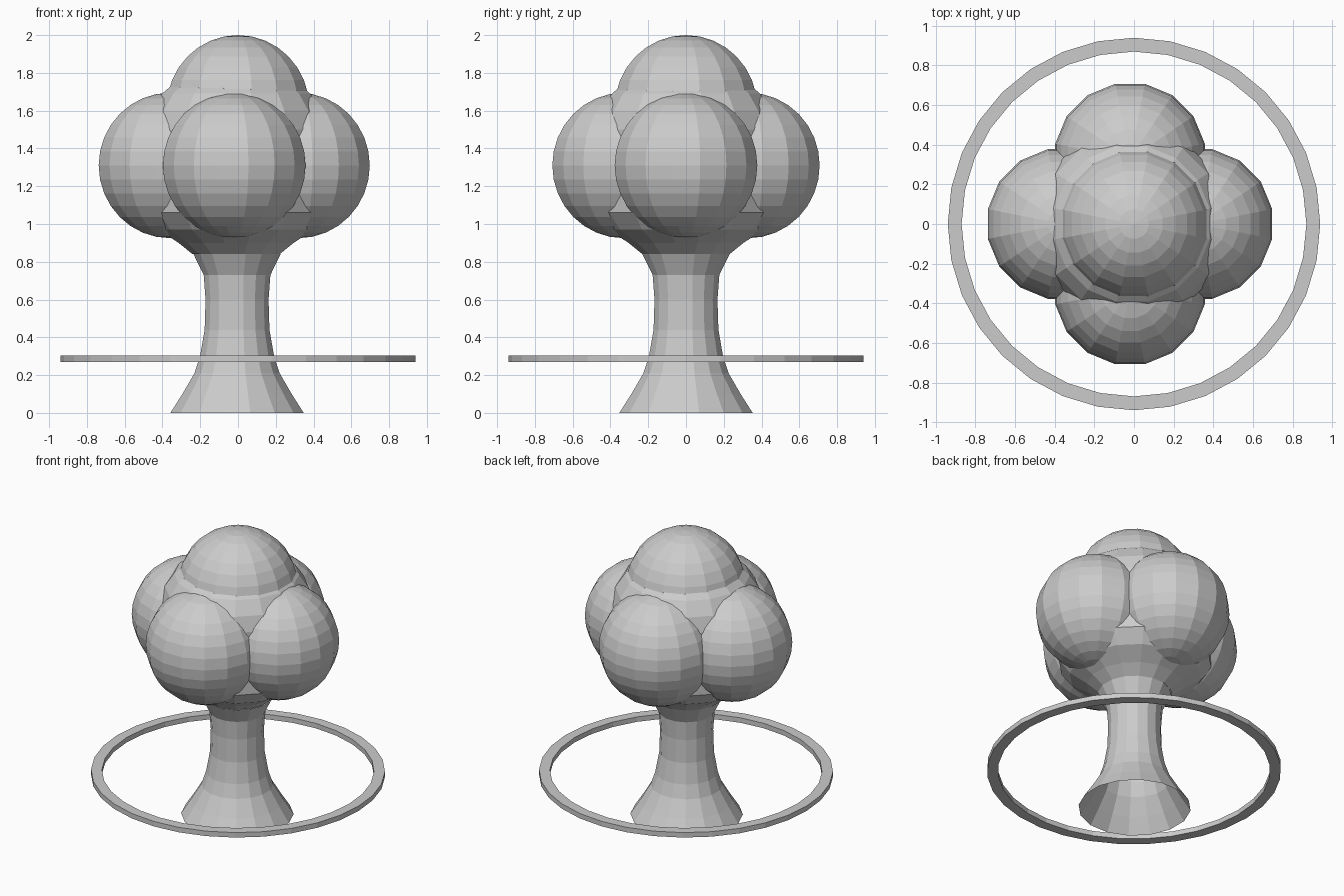
import bpy
import bmesh
from math import cos, sin, pi
from mathutils import Matrix

cube = bpy.data.objects.get("Cube")
if cube:
    bpy.data.objects.remove(cube, do_unlink=True)

grey = bpy.data.materials.new("plain grey")
grey.use_nodes = True
colour = (0.6, 0.6, 0.6, 1)
grey.diffuse_color = colour
grey.node_tree.nodes["Principled BSDF"].inputs["Base Color"].default_value = colour


def finish(name, bm, location):
    bmesh.ops.recalc_face_normals(bm, faces=bm.faces)
    mesh = bpy.data.meshes.new(name)
    bm.to_mesh(mesh)
    bm.free()
    mesh.materials.append(grey)
    obj = bpy.data.objects.new(name, mesh)
    obj.location = location
    bpy.context.collection.objects.link(obj)
    return obj


def lathe(name, profile, sides, location=(0, 0, 0), closed=False, turn=0):
    """Spin a list of (radius, height) points around the z axis."""
    bm = bmesh.new()
    rings = [[bm.verts.new((r * cos(2 * pi * (i + turn) / sides),
                            r * sin(2 * pi * (i + turn) / sides), z))
              for i in range(sides)] for r, z in profile]
    pairs = list(zip(rings, rings[1:]))
    if closed:
        pairs.append((rings[-1], rings[0]))
    for low, high in pairs:
        for i in range(sides):
            j = (i + 1) % sides
            bm.faces.new((low[i], low[j], high[j], high[i]))
    return finish(name, bm, location)


def lobe(name, location, radius=0.385):
    bm = bmesh.new()
    bmesh.ops.create_uvsphere(bm, u_segments=16, v_segments=16, radius=radius,
                              matrix=Matrix.Rotation(pi / 16, 4, "Z"))
    return finish(name, bm, location)


# Flared trunk, open underneath
lathe("trunk", [(0.36, 0), (0.295, 0.1), (0.23, 0.21), (0.2, 0.3),
                (0.175, 0.44), (0.17, 0.6), (0.18, 0.73), (0.235, 0.84)],
      16, (-0.005, 0, 0), turn=0.5)

# Core that fills the hollows between the lobes
lathe("crown_core", [(0.235, 0.84), (0.31, 0.9), (0.42, 0.97), (0.49, 1.06),
                     (0.49, 1.5), (0.46, 1.6), (0.4, 1.69), (0.34, 1.74)],
      16, (-0.01, 0, 0), turn=0.5)

# Four side lobes and one on top
lobe("left_lobe", (0.32, 0, 1.31))
lobe("right_lobe", (-0.36, 0, 1.31))
lobe("front_lobe", (-0.02, -0.33, 1.31))
lobe("back_lobe", (-0.02, 0.33, 1.31))
lobe("top_lobe", (0, 0, 1.615))

# Thin hoop around the trunk
lathe("hoop", [(0.87, 0.27), (0.94, 0.27), (0.94, 0.305), (0.87, 0.305)],
      32, closed=True)
